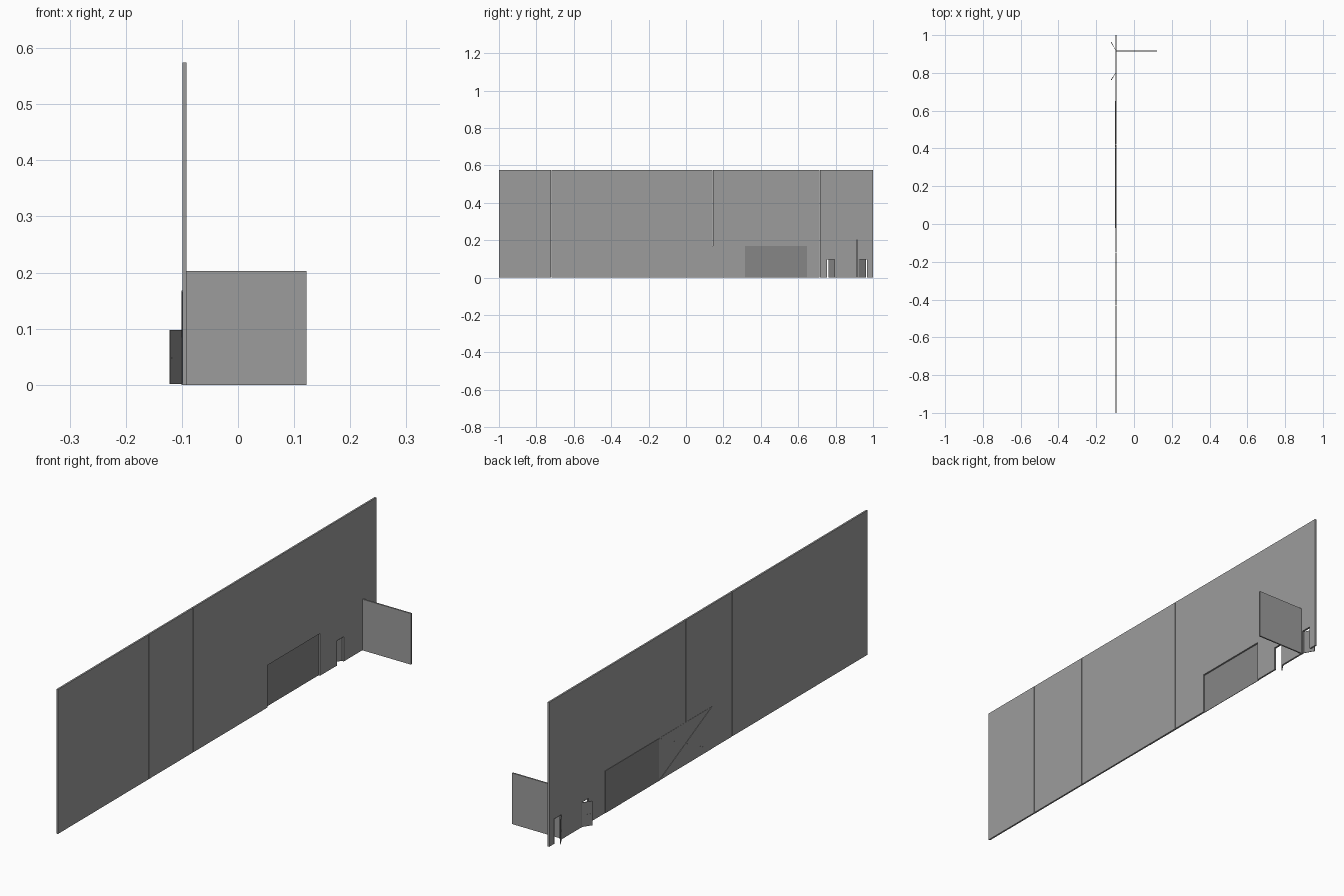
import bpy, bmesh, math
from mathutils import Matrix

if "Cube" in bpy.data.objects:
    bpy.data.objects.remove(bpy.data.objects["Cube"])

X_OUT, X_IN, TOP = -0.0988, -0.0918, 0.574
BIG = (0.315, 0.647, 0.168)                      # sliding gate opening
DOORS = [(0.751, 0.797, 0.10), (0.922, 0.969, 0.10)]
SEAMS = [-1, -0.72, -0.43, -0.15, 0.143, 0.42, 0.715, 1]
GAP = 0.0006                                     # half of the panel joint


def grey(name, v):
    m = bpy.data.materials.new(name)
    m.diffuse_color = (v, v, v, 1)
    m.use_nodes = True
    m.node_tree.nodes["Principled BSDF"].inputs["Base Color"].default_value = m.diffuse_color
    return m


wall = grey("wall_grey", 0.335)
dark = grey("dark_grey", 0.24)


def make(name, bm, mat):
    bmesh.ops.recalc_face_normals(bm, faces=bm.faces)
    me = bpy.data.meshes.new(name)
    bm.to_mesh(me)
    bm.free()
    ob = bpy.data.objects.new(name, me)
    bpy.context.collection.objects.link(ob)
    me.materials.append(mat)
    return ob


def prism(name, outline, x0, x1, mat=wall):
    """Extrude a (y, z) outline along x."""
    bm = bmesh.new()
    f = bm.faces.new([bm.verts.new((x0, y, z)) for y, z in outline])
    ext = bmesh.ops.extrude_face_region(bm, geom=[f])["geom"]
    bmesh.ops.translate(bm, vec=(x1 - x0, 0, 0),
                        verts=[v for v in ext if isinstance(v, bmesh.types.BMVert)])
    return make(name, bm, mat)


def box(name, x0, x1, y0, y1, z0, z1, mat=wall):
    return prism(name, [(y0, z0), (y1, z0), (y1, z1), (y0, z1)], x0, x1, mat)


# Wall panels with fine joints, notched where an opening falls inside them
for i, (y0, y1) in enumerate(zip(SEAMS, SEAMS[1:])):
    y0 += GAP if y0 > -1 else 0
    y1 -= GAP if y1 < 1 else 0
    pts = [(y0, 0)]
    for a, b, h in [BIG] + DOORS:
        a, b = max(a, y0), min(b, y1)
        if a < b:
            if a > y0:
                pts.append((a, 0))
            else:
                pts.pop()
            pts += [(a, h), (b, h)]
            if b < y1:
                pts.append((b, 0))
    if pts[-1][0] < y1:
        pts.append((y1, 0))
    prism(f"wall_panel_{i}", pts + [(y1, TOP), (y0, TOP)], X_OUT, X_IN)

# Partition wall at right angles
box("partition", X_IN, 0.122, 0.912, 0.918, 0, 0.203)

# Sliding gate: closed leaf in two parts over the opening, braced leaf beside it
for i, (a, b) in enumerate([(0.312, 0.4035), (0.4045, 0.65)]):
    box(f"gate_leaf_closed_{i}", -0.1003, -0.0985, a, b, 0, 0.168, dark)
box("gate_leaf_side", -0.0996, X_OUT, -0.02, 0.312, 0, 0.168)
w = 0.0015
for i, (za, zb) in enumerate([(0, 0.168), (0.168, 0)]):
    s = w if za < zb else -w
    prism(f"gate_brace_{i}", [(-0.02, za), (-0.02 + w, za), (0.312, zb - s),
                              (0.312, zb), (0.312 - w, zb), (-0.02, za + s)],
          -0.101, -0.0996)

# Doors: thin frame plus a leaf swung outward, with handles
for i, ((a, b, h), hinge, end) in enumerate(
        zip(DOORS, (0.796, 0.923), ((-0.1213, 0.762), (-0.1213, 0.963)))):
    t = 0.002
    prism(f"door_frame_{i}", [(a, 0), (a + t, 0), (a + t, h - t), (b - t, h - t),
                              (b - t, 0), (b, 0), (b, h), (a, h)],
          X_OUT - 0.0003, X_IN + 0.0003, dark)
    dx, dy = end[0] - X_OUT, end[1] - hinge
    width = math.hypot(dx, dy)
    place = Matrix.Translation((X_OUT, hinge, 0)) @ Matrix.Rotation(
        math.atan2(dy, dx) - math.pi / 2, 4, 'Z')
    parts = [box(f"door_leaf_{i}", -0.001, 0.001, 0, width, 0.001, h - t, dark),
             box(f"door_handle_{i}", -0.002, 0.002, width - 0.02, width - 0.003,
                 0.047, 0.0485, dark)]
    for ob in parts:
        ob.data.transform(place)
